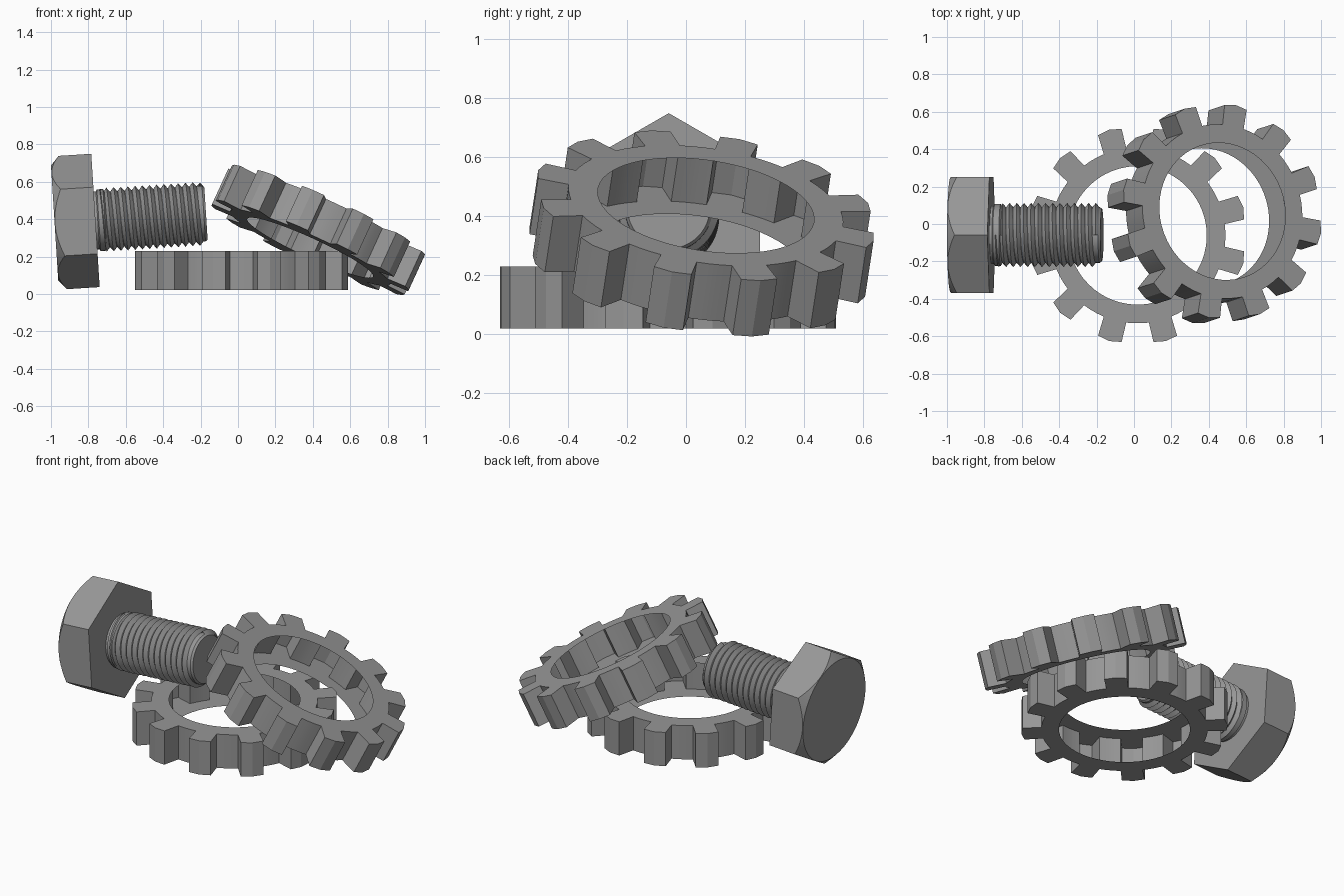
import bpy, bmesh, math
from mathutils import Vector, Matrix

if "Cube" in bpy.data.objects:
    bpy.data.objects.remove(bpy.data.objects["Cube"])

steel = bpy.data.materials.new("dark_steel")
steel.diffuse_color = (0.31, 0.31, 0.31, 1)
steel.use_nodes = True
steel.node_tree.nodes["Principled BSDF"].inputs["Base Color"].default_value = steel.diffuse_color


def shade(ob, angle=30):
    bpy.ops.object.select_all(action='DESELECT')
    ob.select_set(True)
    bpy.context.view_layer.objects.active = ob
    bpy.ops.object.shade_smooth_by_angle(angle=math.radians(angle))


def finish(bm, name, matrix, angle=30):
    bmesh.ops.recalc_face_normals(bm, faces=bm.faces)
    me = bpy.data.meshes.new(name)
    bm.to_mesh(me)
    bm.free()
    me.materials.append(steel)
    ob = bpy.data.objects.new(name, me)
    bpy.context.collection.objects.link(ob)
    ob.matrix_world = matrix
    shade(ob, angle)
    return ob


def gear(name, centre, normal, phase, teeth=12, inner=0.37, height=0.21):
    # one tooth plus its gap: (angle in degrees, radius)
    tooth = [(-7.6, .47), (-6.5, .576), (0, .585), (6.5, .576), (7.6, .47), (12.5, .47), (17.5, .47)]
    bm = bmesh.new()
    cols = []
    for t in range(teeth):
        for a, r in tooth:
            ang = math.radians(a + phase + t * 360 / teeth)
            c, s = math.cos(ang), math.sin(ang)
            cols.append([bm.verts.new((q * c, q * s, z)) for q, z in
                         ((inner, -height / 2), (r, -height / 2), (r, height / 2), (inner, height / 2))])
    # bottom, outer wall and top; the hollow inside stays open
    for i, a in enumerate(cols):
        b = cols[(i + 1) % len(cols)]
        for k in range(3):
            bm.faces.new((a[k], b[k], b[k + 1], a[k + 1]))
    rot = Vector((0, 0, 1)).rotation_difference(Vector(normal)).to_matrix().to_4x4()
    return finish(bm, name, Matrix.Translation(centre) @ rot, 10)


def lathe(bm, profile, n=48):
    rings = [[bm.verts.new((r * math.cos(2 * math.pi * i / n), r * math.sin(2 * math.pi * i / n), z))
              for i in range(n)] for r, z in profile]
    for a, b in zip(rings, rings[1:]):
        for i in range(n):
            j = (i + 1) % n
            bm.faces.new((a[i], a[j], b[j], b[i]))
    bm.faces.new(rings[0])
    bm.faces.new(rings[-1])


# Two toothed rings: one flat, one leaning on it
gear("flat_gear", (0.019, -0.061, 0.125), (0, 0, 1), 15)
gear("leaning_gear", (0.429, 0.053, 0.342), (0.413, 0.137, 0.9), 20.3)

# Bolt frame: local z runs from head to tip, local x points up
axis = Vector((0.998, 0, 0.063)).normalized()
up = Vector((-axis.z, 0, axis.x))
side = axis.cross(up)
frame = Matrix((up, side, axis)).transposed().to_4x4()
frame.translation = (-0.762, -0.0585, 0.393)

# Hexagonal head, corners cut by a cone
HEAD = 0.219
bm = bmesh.new()
lathe(bm, [(0.357, -HEAD), (0.357, 0)], 6)
head = finish(bm, "bolt_head", frame)
bm = bmesh.new()
lathe(bm, [(0.307, -HEAD), (0.307 + 0.3, -HEAD + 0.26), (0.607, 0.2)], 72)
cutter = finish(bm, "head_chamfer_cutter", frame)
cutter.hide_render = True
mod = head.modifiers.new("chamfer", 'BOOLEAN')
mod.operation = 'INTERSECT'
mod.object = cutter
mod.solver = 'EXACT'
bpy.context.view_layer.objects.active = head
bpy.ops.object.modifier_apply(modifier=mod.name)
bpy.data.objects.remove(cutter)
shade(head, 15)

# Shank core with plain collar and chamfered tip
LENGTH = 0.592
bm = bmesh.new()
lathe(bm, [(0.155, -0.01), (0.155, 0.012), (0.165, 0.018), (0.165, 0.05), (0.149, 0.06),
           (0.149, LENGTH - 0.012), (0.14, LENGTH)])
finish(bm, "bolt_shank", frame)

# Helical thread
PITCH, N, START = 0.0385, 48, 0.03
turns = int((LENGTH - START - 0.005) / PITCH)
bm = bmesh.new()
crest, root = [], []
for i in range(turns * N + 1):
    a = 2 * math.pi * i / N
    z = START + PITCH * i / N
    for line, r, dz in ((crest, 0.171, 0), (root, 0.148, PITCH / 2)):
        r = min(r, 0.143 + max(0, LENGTH - z - dz))
        line.append(bm.verts.new((r * math.cos(a), r * math.sin(a), min(z + dz, LENGTH))))
for i in range(turns * N):
    bm.faces.new((crest[i], crest[i + 1], root[i + 1], root[i]))
    if i + N + 1 < len(crest):
        bm.faces.new((root[i], root[i + 1], crest[i + N + 1], crest[i + N]))
finish(bm, "bolt_thread", frame)
